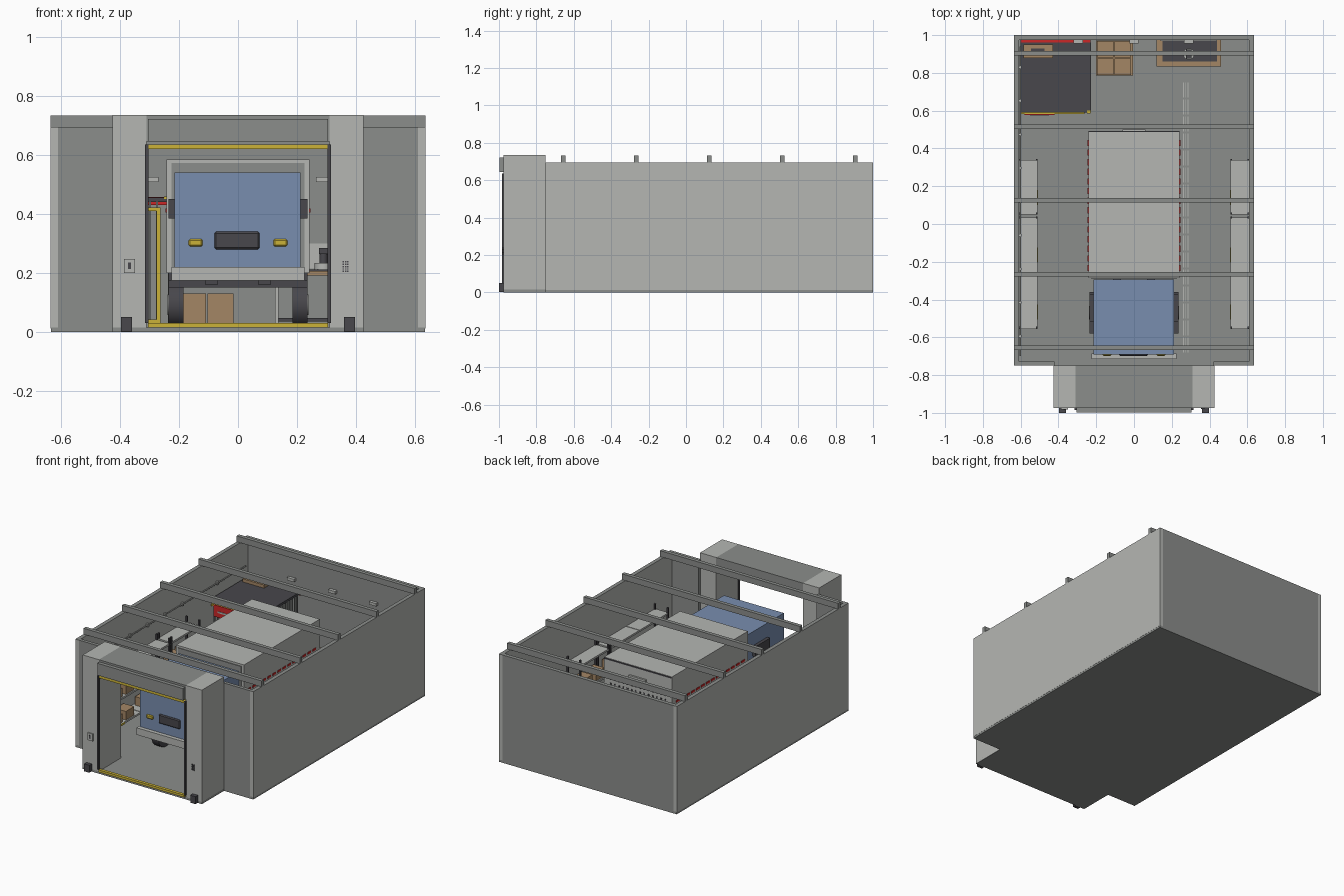
import bpy, bmesh, math
from mathutils import Matrix

if "Cube" in bpy.data.objects:
    bpy.data.objects.remove(bpy.data.objects["Cube"])


def mat(name, rgb):
    m = bpy.data.materials.new(name)
    m.diffuse_color = (*rgb, 1)
    m.use_nodes = True
    m.node_tree.nodes["Principled BSDF"].inputs["Base Color"].default_value = m.diffuse_color
    return m


LIGHT = mat("light_grey", (0.46, 0.47, 0.45))
MID = mat("mid_grey", (0.26, 0.27, 0.26))
DARK = mat("charcoal", (0.065, 0.063, 0.072))
BLUE = mat("blue", (0.19, 0.27, 0.43))
BROWN = mat("cardboard", (0.37, 0.24, 0.13))
YELLOW = mat("yellow", (0.60, 0.45, 0.04))
RED = mat("red", (0.60, 0.02, 0.02))


def boxes(name, material, spans, bevel=0):
    """One object from boxes given as (x0, x1, y0, y1, z0, z1)."""
    bm = bmesh.new()
    for x0, x1, y0, y1, z0, z1 in spans:
        m = Matrix.Translation(((x0 + x1) / 2, (y0 + y1) / 2, (z0 + z1) / 2))
        bmesh.ops.create_cube(bm, size=1, matrix=m @ Matrix.Diagonal((x1 - x0, y1 - y0, z1 - z0, 1)))
    me = bpy.data.meshes.new(name)
    bm.to_mesh(me)
    bm.free()
    me.materials.append(material)
    ob = bpy.data.objects.new(name, me)
    bpy.context.collection.objects.link(ob)
    if bevel:
        b = ob.modifiers.new("bevel", "BEVEL")
        b.width, b.segments = bevel, 1
    return ob


def both(span):
    """A box and its mirror image across x = 0."""
    x0, x1, *rest = span
    return [span, (-x1, -x0, *rest)]


def cylinder(name, material, loc, r, depth, axis="Z", sides=24):
    bm = bmesh.new()
    rot = {"Z": Matrix(), "X": Matrix.Rotation(math.pi / 2, 4, "Y"), "Y": Matrix.Rotation(math.pi / 2, 4, "X")}[axis]
    bmesh.ops.create_cone(bm, cap_ends=True, segments=sides, radius1=r, radius2=r, depth=depth,
                          matrix=Matrix.Translation(loc) @ rot)
    for f in bm.faces:
        f.smooth = len(f.verts) == 4
    for e in bm.edges:
        e.smooth = all(len(f.verts) == 4 for f in e.link_faces)
    me = bpy.data.meshes.new(name)
    bm.to_mesh(me)
    bm.free()
    me.materials.append(material)
    ob = bpy.data.objects.new(name, me)
    bpy.context.collection.objects.link(ob)
    return ob


# Building shell
boxes("floor", MID, [(-.634, .634, -.75, 1, 0, .015), (-.425, .425, -.975, -.75, 0, .015)])
walls = boxes("side_walls", LIGHT, both((.61, .635, -.75, 1, .012, .695)))
walls.data.materials.append(MID)
for p in walls.data.polygons:
    p.material_index = int(p.normal.z > .5)
boxes("back_wall", MID, [(-.61, .61, .975, 1, .015, .695)])
boxes("front_wall", MID, both((.42, .61, -.75, -.728, .015, .695)))
boxes("roof_beams", MID, [(-.635, .635, y - .012, y + .012, .695, .733)
                          for y in (-.655, -.265, .125, .515, .905)])

# Entrance portal
boxes("portal_pillars", LIGHT, both((.31, .425, -.975, -.75, .005, .735)))
boxes("portal_header", MID, [(-.31, .31, -.975, -.75, .645, .735)])
boxes("shutter_housing", MID, [(-.305, .305, -.998, -.975, .645, .722)])
boxes("door_tracks", DARK, both((.304, .315, -.985, -.97, .03, .635)))
boxes("door_safety_strips", YELLOW, [(-.305, .305, -.98, -.96, .62, .635),
                                     (-.305, .305, -.985, -.965, .015, .03)])
boxes("dock_bumpers", DARK, both((.36, .397, -1, -.975, .002, .05)))
boxes("switch_plate", LIGHT, [(-.387, -.349, -.982, -.975, .2, .247)])
boxes("switch_button", DARK, [(-.373, -.363, -.985, -.982, .213, .235)])
boxes("keypad", DARK, [(.355 + .007 * i, .36 + .007 * i, -.98, -.975, .203 + .008 * j, .208 + .008 * j)
                       for i in range(3) for j in range(5)])

# Truck cab
boxes("cab", BLUE, [(-.215, .212, -.69, -.295, .22, .54)])
boxes("front_bumper", LIGHT, [(-.225, .225, -.715, -.685, .175, .22)])
boxes("cab_side_windows", DARK, both((.208, .236, -.52, -.37, .385, .45)))
grille = boxes("grille", DARK, [(-.08, .073, -.698, -.68, .28, .34)], .006)
boxes("headlights", YELLOW, both((.12, .167, -.698, -.68, .29, .315)), .005)

# Truck body, chassis and wheels
boxes("cargo_body", LIGHT, [(-.242, .242, -.285, .488, .2, .585)])
boxes("cargo_front_panel", MID, [(-.225, .225, -.29, -.284, .21, .572)])
boxes("cargo_rear_seam", DARK, [(-.24, .24, .487, .492, .575, .583)])
boxes("rear_latch", LIGHT, [(-.06, .06, .488, .5, .5, .52)])
boxes("rear_vents", DARK, [(-.2 + .03 * i, -.19 + .03 * i, .487, .491, .3 + .03 * j, .31 + .03 * j)
                           for i in range(14) for j in range(7)])
boxes("reflector_dashes", RED, [s for i in range(14) for s in
                                both((.241, .245, -.25 + .051 * i, -.217 + .051 * i, .405, .418))])
boxes("chassis", DARK, [(-.235, .235, -.58, -.36, .15, .176), (-.235, .235, .2, .42, .15, .2)]
      + both((.07, .11, -.68, .47, .16, .2)))
for x in (-.21, .21):
    for y in (-.47, .31):
        cylinder("wheel", DARK, (x, y, .092), .076, .05, "X")
        cylinder("wheel_hub", LIGHT, (x * 1.01, y, .092), .035, .054, "X", 16)

# Storage racks along both side walls
bays = [(-.555, -.26), (-.255, .035), (.05, .34)]
levels = (.07, .235, .4)
boxes("rack_shelves", LIGHT, [s for a, b in bays for z in levels
                              for s in both((.512, .608, a, b, z - .012, z))])
boxes("rack_posts", DARK, [s for y in (-.553, .03, .05, .335) for x in (.51, .6)
                           for s in both((x, x + .01, y, y + .01, .015, .435))])
boxes("rack_cartons", BROWN, [s for y in (-.52, -.4, -.2, -.08, .09, .21) for z in levels[:2]
                              for s in both((.52, .595, y, y + .085, z, z + .055))])
boxes("rack_labels", YELLOW, [s for a, b in bays for s in
                              both((.508, .512, a + .05, a + .13, .058, .07))])

# Wall conduit and wall lamps
cylinder("conduit", LIGHT, (-.602, .12, .53), .004, 1.64, "Y", 10)
boxes("conduit_brackets", LIGHT, [(-.611, -.595, -.6 + .178 * i, -.588 + .178 * i, .52, .54) for i in range(9)])
boxes("wall_lamps", LIGHT, [(x - .025, x + .025, .955, .976, .508, .526) for x in (-.295, 0, .29)])

# Tool cage in the back left corner
boxes("cage_roof", DARK, [(-.602, -.228, .59, .96, .44, .455)])
boxes("cage_bars", MID, [(-.59 + .024 * i, -.583 + .024 * i, .594, .601, .015, .44) for i in range(14)]
      + [(-.238, -.231, .62 + .024 * i, .627 + .024 * i, .015, .44) for i in range(14)])
boxes("cage_gate_frame", YELLOW, [(-.277, -.263, .583, .595, .03, .42), (-.6, -.263, .583, .595, .41, .422),
                                  (-.6, -.263, .583, .595, .03, .042), (-.25, -.226, .583, .602, .015, .456)][:3]
      + [(-.25, -.23, .585, .6, .45, .459)])
boxes("cage_sign", RED, [(-.58, -.42, .578, .583, .35, .425), (-.602, -.23, .962, .975, .43, .458)])
boxes("cage_sign_stripe", LIGHT, [(-.55, -.45, .575, .579, .38, .39)])
boxes("cage_top_carton", BROWN, [(-.585, -.43, .88, .95, .455, .475)])
boxes("carton_tape", DARK, [(-.545, -.475, .9, .93, .47, .478)])

# Carton stack at the back wall
boxes("floor_cartons", BROWN, [(-.195 + .092 * i, -.108 + .092 * i, .79 + .092 * j, .877 + .092 * j, .03, .13)
                               for i in range(2) for j in range(2)])
boxes("pallet", BROWN, [(-.2, -.005, .785, .972, .015, .03)])

# Workbench with mat, vise and tool panel
boxes("bench_top", BROWN, [(.12, .46, .835, .974, .192, .206)])
boxes("bench_legs", LIGHT, [(x, x + .012, y, y + .012, .015, .192) for x in (.125, .443) for y in (.84, .955)])
boxes("bench_mat", DARK, [(.15, .44, .86, .968, .206, .211), (.13, .45, .85, .97, .035, .048)])
boxes("tool_panel", LIGHT, [(.14, .44, .97, .976, .215, .3)])
cylinder("vise_base", LIGHT, (.29, .9, .222), .03, .022)
cylinder("vise_post", DARK, (.29, .9, .255), .014, .05)
boxes("vise_jaw", DARK, [(.275, .305, .875, .925, .265, .285)])

# Floor guide lines
boxes("floor_guides", LIGHT, [(x, x + .004, -.68 + .09 * i, -.6 + .09 * i, .014, .018)
                              for x in (.26, .272, .284) for i in range(16)])
